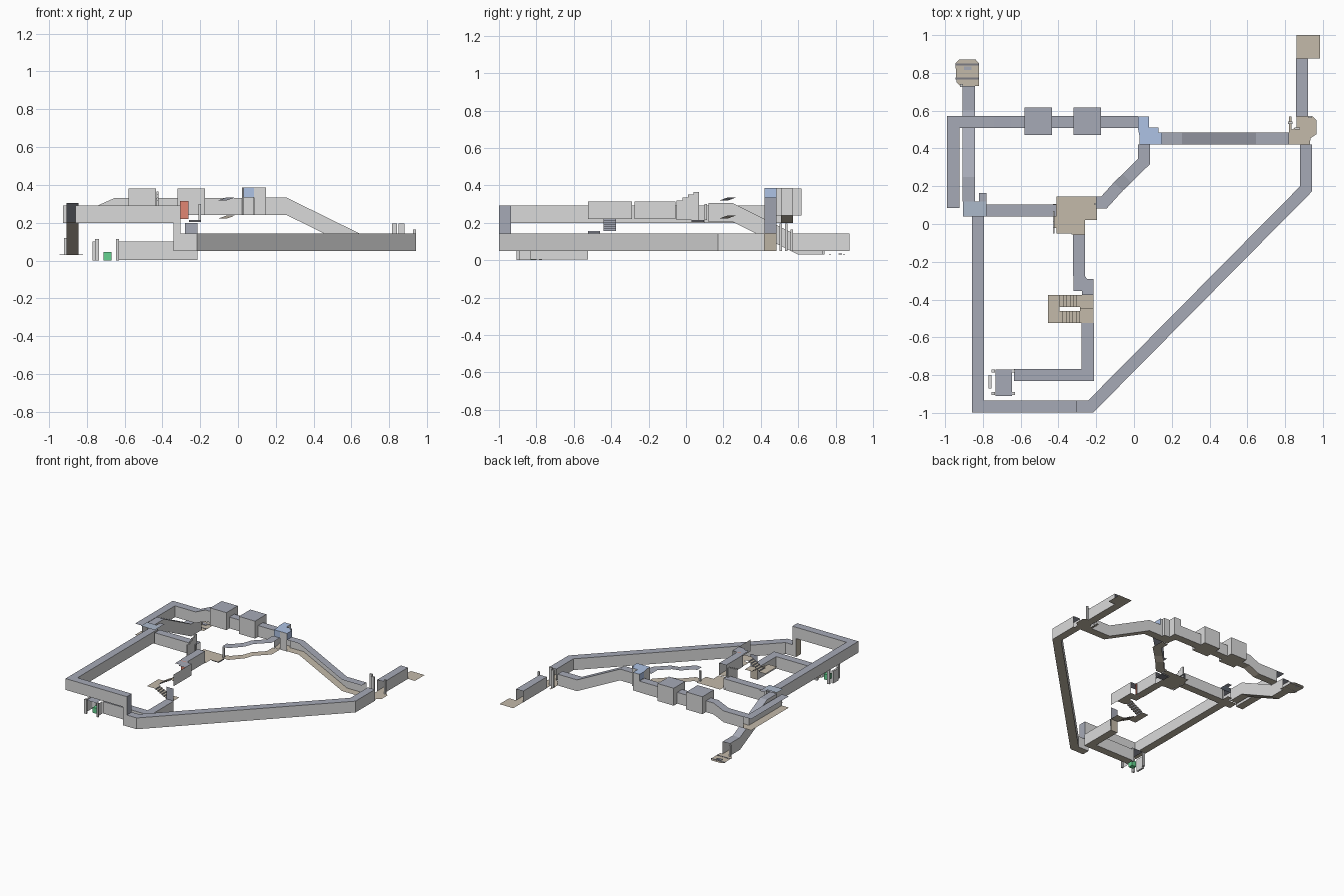
import bpy, bmesh
from mathutils import Vector

cube = bpy.data.objects.get("Cube")
if cube:
    bpy.data.objects.remove(cube, do_unlink=True)


def material(name, r, g, b):
    m = bpy.data.materials.new(name)
    m.use_nodes = True
    m.diffuse_color = (r, g, b, 1)
    m.node_tree.nodes["Principled BSDF"].inputs["Base Color"].default_value = (r, g, b, 1)
    return m


WALL, ROOF, FLOOR, BLUE, PALE, RED, GREEN, DARK = range(8)
MATS = [material("wall grey", .7, .7, .7), material("ceiling slate", .38, .4, .47),
        material("floor tan", .55, .49, .4), material("junction blue", .42, .54, .78),
        material("pale slate blue", .41, .48, .59), material("door red", .75, .24, .17),
        material("crate green", .13, .65, .28), material("dark trim", .2, .2, .23)]


def build(name, faces):
    """Make an object from (material, corner points) faces."""
    bm = bmesh.new()
    for mat, pts in faces:
        f = bm.faces.new([bm.verts.new(p) for p in pts])
        f.material_index = mat
    bmesh.ops.remove_doubles(bm, verts=bm.verts, dist=1e-5)
    me = bpy.data.meshes.new(name)
    bm.to_mesh(me)
    bm.free()
    for m in MATS:
        me.materials.append(m)
    ob = bpy.data.objects.new(name, me)
    bpy.context.collection.objects.link(ob)


def corridor(name, path, height=.092, walls="LR", half=.032):
    """Open-ended corridor with mitred corners along a centre line."""
    pts = [Vector(p) for p in path]
    sides = []
    for i, p in enumerate(pts):
        dirs = []
        for a, b in ((i - 1, i), (i, i + 1)):
            if a >= 0 and b < len(pts):
                d = (pts[b] - pts[a])
                d.z = 0
                dirs.append(d.normalized())
        t = sum(dirs, Vector()).normalized()
        n = Vector((-t.y, t.x, 0)) * (half / t.dot(dirs[0]))
        sides.append((p + n, p - n))
    up = Vector((0, 0, height))
    faces = []
    for (l0, r0), (l1, r1) in zip(sides, sides[1:]):
        faces.append((FLOOR, (l0, r0, r1, l1)))
        faces.append((ROOF, (l0 + up, r0 + up, r1 + up, l1 + up)))
        if "L" in walls:
            faces.append((WALL, (l1, l0, l0 + up, l1 + up)))
        if "R" in walls:
            faces.append((WALL, (r0, r1, r1 + up, r0 + up)))
    build(name, faces)


def room(name, outline, z0, z1=None, floor=FLOOR, wall=WALL, roof=ROOF):
    """Room over an outline; any surface set to None is left out."""
    low = [(x, y, z0) for x, y in outline]
    faces = [(floor, low[::-1])] if floor is not None else []
    if z1 is not None:
        high = [(x, y, z1) for x, y in outline]
        faces.append((roof, high))
        if wall is not None:
            for i in range(len(low)):
                j = (i + 1) % len(low)
                faces.append((wall, (low[i], low[j], high[j], high[i])))
    build(name, faces)


def panels(name, mat, line, z0, z1):
    """Upright panels standing along a line of points."""
    build(name, [(mat, ((*a, z0), (*b, z0), (*b, z1), (*a, z1))) for a, b in zip(line, line[1:])])


def rect(x0, x1, y0, y1):
    return [(x0, y0), (x1, y0), (x1, y1), (x0, y1)]


def block(name, x0, x1, y0, y1, z0, z1, mat=WALL):
    room(name, rect(x0, x1, y0, y1), z0, z1, mat, mat, mat)


def stairs(name, x0, x1, y0, y1, z0, z1, count=6):
    """Treads and risers climbing along x."""
    faces, run, rise = [], (x1 - x0) / count, (z1 - z0) / count
    for i in range(count):
        xa, za = x0 + i * run, z0 + i * rise
        xb, zb = xa + run, za + rise
        faces.append((ROOF, ((xa, y0, za), (xa, y1, za), (xa, y1, zb), (xa, y0, zb))))
        faces.append((FLOOR, ((xa, y0, zb), (xb, y0, zb), (xb, y1, zb), (xa, y1, zb))))
    build(name, faces)


# Outer loop: upper west part, shaft and long lower diagonal
corridor("west_corridor", [(-.826, .1, .2), (-.826, -.967, .2), (-.34, -.967, .2)])
for y in (-.999, -.935):
    panels("shaft_side", WALL, [(-.34, y), (-.305, y)], .05, .292)
panels("shaft_floor_riser", FLOOR, [(-.34, -.999), (-.34, -.935)], .05, .2)
panels("shaft_ceiling_drop", ROOF, [(-.305, -.999), (-.305, -.935)], .142, .292)
room("shaft_ends", rect(-.34, -.305, -.999, -.935), .05, .292, FLOOR, None, ROOF)
corridor("long_diagonal_corridor", [(-.305, -.967, .05), (-.23, -.967, .05),
                                    (.91, .185, .05), (.91, .42, .05)])

# East stop with pillars, exit corridor and end platform
room("east_stop_floor", [(.82, .42), (.93, .42), (.935, .455), (.965, .475), (.965, .55),
                         (.945, .57), (.86, .57), (.86, .51), (.835, .5), (.835, .57),
                         (.82, .57)], .05)
for x, w, y, top in ((.815, .025, .53, .195), (.85, .03, .5, .195), (.925, .015, .56, .165)):
    block("east_stop_pillar", x, x + w, y, y + .012, .05, top)
corridor("exit_corridor", [(.89, .57, .05), (.89, .875, .05)])
room("end_platform_floor", rect(.86, .985, .875, 1), .05)

# East ramp to the blue junction
corridor("east_ramp", [(.82, .453, .05), (.645, .453, .05), (.255, .453, .242),
                       (.145, .453, .242)], walls="R")
room("blue_junction", [(.02, .51), (.03, .46), (.03, .42), (.148, .42), (.148, .485),
                       (.13, .485), (.13, .51), (.08, .51), (.08, .57), (.02, .57)],
     .24, .387, FLOOR, None, BLUE)
panels("junction_north_wall", WALL, [(.148, .485), (.13, .485), (.13, .51), (.08, .51),
                                     (.08, .57), (.02, .57)], .24, .387)
panels("junction_west_wall", WALL, [(.02, .51), (.03, .46), (.03, .42)], .24, .387)
panels("junction_south_wall", WALL, [(.085, .42), (.148, .42)], .24, .387)
for line in ([(.03, .42), (.085, .42)], [(.148, .42), (.148, .485)], [(.02, .51), (.02, .57)]):
    panels("junction_lintel", BLUE, line, .334, .387)

# North corridor, its two square rooms and the west return
corridor("north_corridor", [(.02, .54, .24), (-.65, .54, .24), (-.74, .54, .2),
                            (-.92, .54, .2)])
corridor("north_west_return", [(-.92, .54, .2), (-.957, .54, .2), (-.957, .085, .2)], walls="L")
for x in (-.507, -.248):
    room("square_room", rect(x - .073, x + .073, .47, .617), .24, .382)

# West ramp and the north-west stop
corridor("west_ramp", [(-.875, .12, .205), (-.875, .25, .205), (-.875, .6, .03),
                       (-.875, .73, .03)], height=.1)
room("north_west_stop_floor", [(-.94, .75), (-.92, .73), (-.82, .73), (-.82, .85), (-.84, .872),
                               (-.925, .872), (-.945, .85)], .03)
block("stop_side_wall", -.92, -.905, .725, .74, .03, .12)
for y in (.765, .84):
    block("stop_rail", -.945, -.82, y, y + .01, .03, .032, DARK)
block("stop_bench", -.9, -.86, .815, .835, .03, .035, ROOF)

# West junction and the link to the central room
room("west_junction", [(-.905, .04), (-.78, .04), (-.78, .12), (-.905, .12)],
     .2, .312, FLOOR, None, PALE)
room("west_junction_bay", rect(-.82, -.78, .12, .165), .2, .312, FLOOR, None, ROOF)
corridor("west_link", [(-.78, .072, .2), (-.41, .072, .2)], height=.09)

# Central open room with stepped wall
room("central_floor", [(-.41, -.05), (-.33, -.05), (-.33, -.055), (-.26, -.055), (-.26, .02),
                       (-.195, .02), (-.195, .145), (-.41, .145), (-.41, .105), (-.43, .105),
                       (-.43, -.02), (-.41, -.02)], .215)
for i, top in enumerate((.32, .335, .35, .365)):
    y = -.05 + i * .03
    block("stepped_wall", -.43, -.42, y, y + .03, .215, top)
block("central_post", -.21, -.195, .1, .112, .215, .3)
block("central_threshold", -.26, -.195, .03, .095, .205, .214, DARK)

# Open diagonal link with a short rise
corridor("diagonal_link", [(.052, .42, .238), (.052, .33, .238), (-.038, .242, .238),
                           (-.083, .198, .222), (-.16, .113, .222), (-.2, .113, .222)],
         height=.096, walls="")

# South corridor with door and jog
corridor("south_corridor", [(-.292, -.055, .22), (-.292, -.275, .22)], height=.095)
room("south_jog", [(-.32, -.355), (-.275, -.355), (-.275, -.375), (-.215, -.375), (-.215, -.29),
                   (-.25, -.29), (-.26, -.275), (-.32, -.275)], .22, .315, FLOOR, None, ROOF)
panels("jog_side_wall", WALL, [(-.215, -.525), (-.215, -.29)], .22, .315)
block("red_door", -.308, -.262, -.295, -.288, .22, .315, RED)

# Switchback staircase
stairs("lower_flight", -.285, -.395, -.525, -.46, .1, .157)
room("stair_landing", rect(-.455, -.395, -.525, -.375), .157)
stairs("upper_flight", -.395, -.285, -.44, -.375, .157, .22)
room("upper_landing", rect(-.285, -.215, -.45, -.375), .22)
room("lower_landing", rect(-.285, -.215, -.525, -.45), .1)
panels("stair_floor_riser", FLOOR, [(-.28, -.525), (-.215, -.525)], .003, .1)
panels("stair_ceiling_step", ROOF, [(-.28, -.525), (-.215, -.525)], .1, .2)

# Lower corridor and the south-west room
corridor("lower_corridor", [(-.245, -.525, .003), (-.245, -.8, .003), (-.635, -.8, .003)],
         height=.097)
room("south_west_room", rect(-.732, -.645, -.91, -.77), 0, .115, None, None, ROOF)
for y in (-.905, -.785):
    block("room_jamb", -.755, -.735, y, y + .015, 0, .115)
    block("room_jamb", -.645, -.63, y, y + .015, 0, .115)
panels("room_east_wall", WALL, [(-.643, -.9), (-.643, -.83)], 0, .1)
block("room_side_wall", -.77, -.755, -.87, -.8, 0, .1)
block("green_crate", -.71, -.67, -.86, -.82, 0, .045, GREEN)
